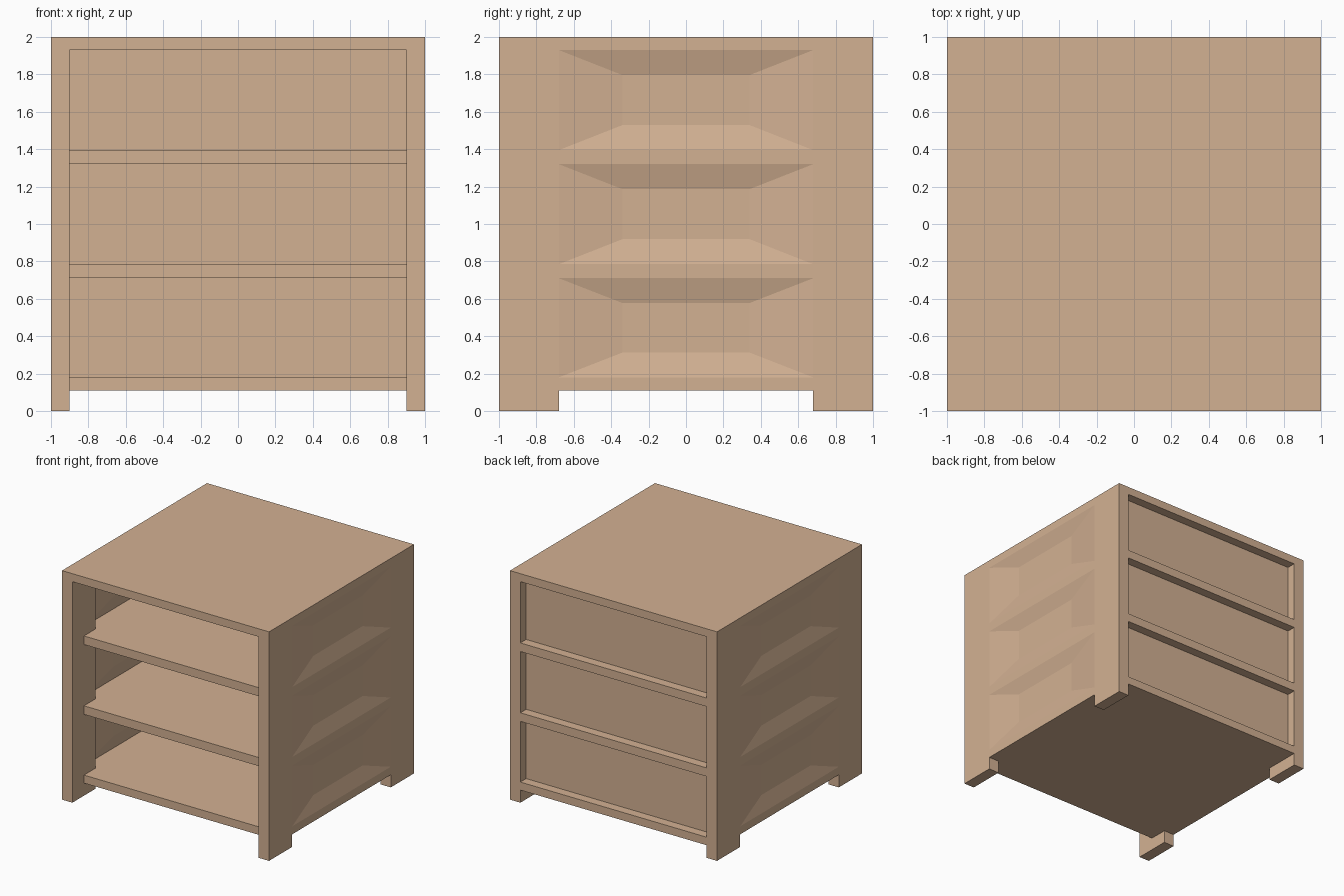
import bpy, bmesh

if "Cube" in bpy.data.objects:
    bpy.data.objects.remove(bpy.data.objects["Cube"])

wood = bpy.data.materials.new("wood")
wood.diffuse_color = (0.65, 0.44, 0.29, 1)
wood.use_nodes = True
wood.node_tree.nodes["Principled BSDF"].inputs["Base Color"].default_value = wood.diffuse_color

POST_IN, POST_Y = 0.9, 0.68           # inner face of posts, depth where posts end
SHELF_FRONT, BACK_Y = -0.84, 0.92
SHELVES = [(0.11, 0.18), (0.71, 0.785), (1.32, 1.395)]
TOP = 1.93


def finish(name, bm):
    me = bpy.data.meshes.new(name)
    bm.to_mesh(me)
    bm.free()
    me.materials.append(wood)
    ob = bpy.data.objects.new(name, me)
    bpy.context.collection.objects.link(ob)
    return ob


def prism(name, outline, z0, z1):
    """Extrude a flat outline from z0 up to z1."""
    bm = bmesh.new()
    face = bm.faces.new([bm.verts.new((x, y, z0)) for x, y in outline])
    ext = bmesh.ops.extrude_face_region(bm, geom=[face])
    for v in ext["geom"]:
        if isinstance(v, bmesh.types.BMVert):
            v.co.z = z1
    bmesh.ops.recalc_face_normals(bm, faces=bm.faces)
    return finish(name, bm)


def box(name, x0, x1, y0, y1, z0, z1):
    return prism(name, [(x0, y0), (x1, y0), (x1, y1), (x0, y1)], z0, z1)


def side_panel(name, side, z0, z1, depth=0.035):
    """Thin side sheet with a half-size centre pushed inwards."""
    bm = bmesh.new()
    zc = (z0 + z1) / 2

    def ring(k, x):
        return [bm.verts.new((side * x, sy * k * POST_Y, zc + sz * k * (z1 - z0) / 2))
                for sy, sz in ((-1, -1), (1, -1), (1, 1), (-1, 1))]

    outer, inner = ring(1, 1), ring(0.5, 1 - depth)
    faces = [inner] + [[outer[i], outer[(i + 1) % 4], inner[(i + 1) % 4], inner[i]]
                       for i in range(4)]
    for f in faces:
        bm.faces.new(f if side > 0 else f[::-1])
    return finish(name, bm)


# Top board
box("top_board", -1, 1, -1, 1, TOP, 2)

# Four corner posts, reaching the floor as feet
for sx, xn in ((-1, "left"), (1, "right")):
    for sy, yn in ((-1, "front"), (1, "back")):
        xs, ys = sorted((sx * POST_IN, sx)), sorted((sy * POST_Y, sy))
        box(f"{yn}_{xn}_post", *xs, *ys, 0, TOP)

# Shelves, notched around the posts, flush with the back and set back in front
half = [(POST_IN, SHELF_FRONT), (POST_IN, -POST_Y), (1, -POST_Y),
        (1, POST_Y), (POST_IN, POST_Y), (POST_IN, 1)]
outline = half + [(-x, y) for x, y in reversed(half)]
for i, (z0, z1) in enumerate(SHELVES, 1):
    prism(f"shelf_{i}", outline, z0, z1)

# Recessed side and back panels in each of the three bays
for i, (_, z0) in enumerate(SHELVES):
    z1 = SHELVES[i + 1][0] if i < 2 else TOP
    side_panel(f"left_panel_{i + 1}", -1, z0, z1)
    side_panel(f"right_panel_{i + 1}", 1, z0, z1)
    box(f"back_panel_{i + 1}", -POST_IN, POST_IN, BACK_Y - 0.02, BACK_Y, z0, z1)
